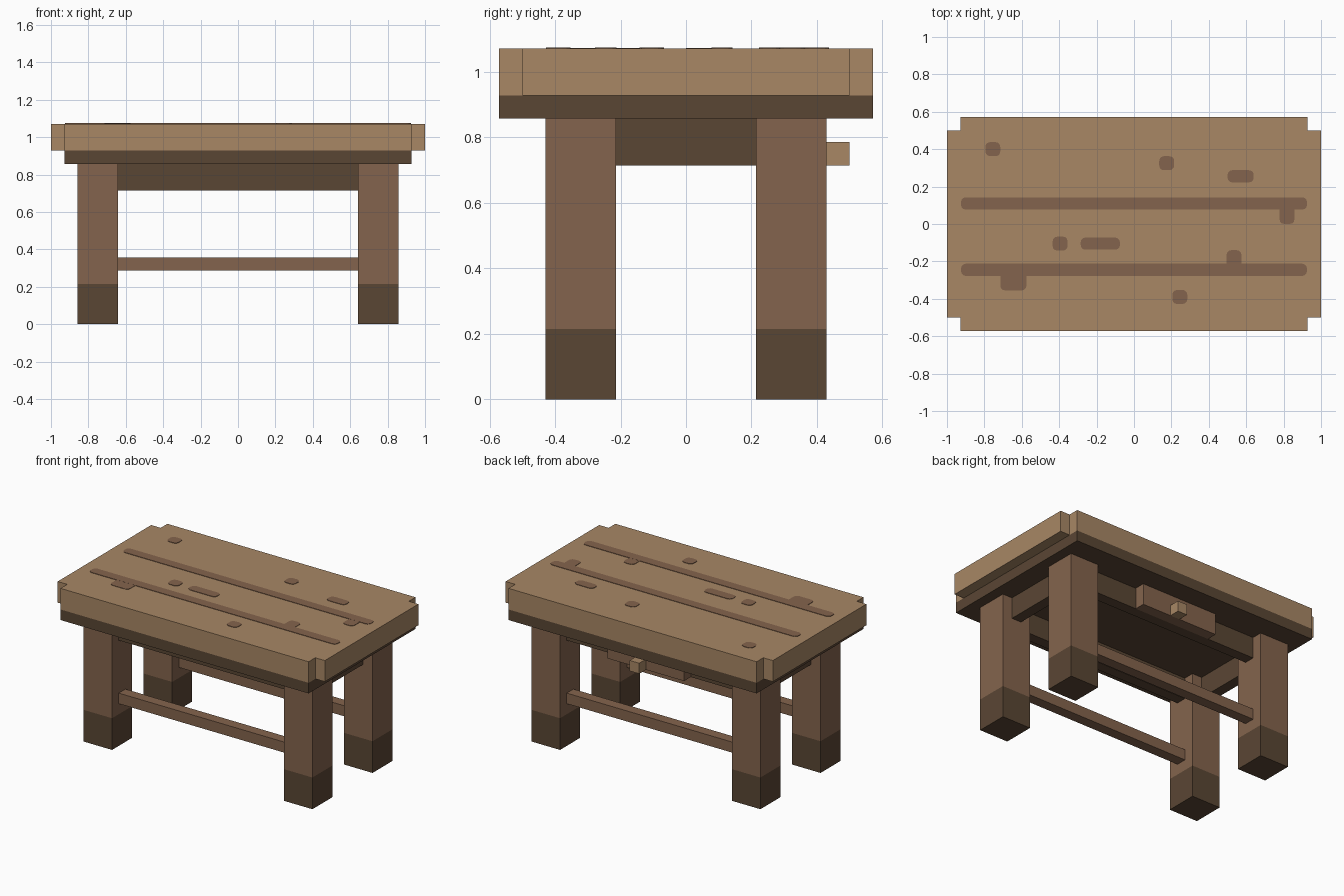
import bpy, bmesh, math
from mathutils import Vector

if "Cube" in bpy.data.objects:
    bpy.data.objects.remove(bpy.data.objects["Cube"])

U = 1 / 14  # grid unit: every block is a whole number of units


def material(name, rgb):
    lin = [((c / 255 + 0.055) / 1.055) ** 2.4 for c in rgb] + [1]
    mat = bpy.data.materials.new(name)
    mat.use_nodes = True
    mat.diffuse_color = lin
    bsdf = next(n for n in mat.node_tree.nodes if n.type == "BSDF_PRINCIPLED")
    bsdf.inputs["Base Color"].default_value = lin
    bsdf.inputs["Roughness"].default_value = 0.9
    return mat


LIGHT = material("light_wood", (168, 135, 101))
MID = material("brown_wood", (132, 100, 77))
DARK = material("dark_wood", (90, 70, 52))


def finish(name, bm, *mats):
    bmesh.ops.recalc_face_normals(bm, faces=bm.faces)
    mesh = bpy.data.meshes.new(name)
    bm.to_mesh(mesh)
    bm.free()
    for mat in mats:
        mesh.materials.append(mat)
    obj = bpy.data.objects.new(name, mesh)
    bpy.context.collection.objects.link(obj)
    return obj


def box_mesh(x, y, z):
    """Box from (low, high) pairs in grid units."""
    bm = bmesh.new()
    bmesh.ops.create_cube(bm, size=1)
    for v in bm.verts:
        v.co = [U * (r[0] if c < 0 else r[1]) for c, r in zip(v.co, (x, y, z))]
    return bm


def box(name, x, y, z, mat):
    return finish(name, box_mesh(x, y, z), mat)


def prism(name, outline, z0, z1, mat):
    bm = bmesh.new()
    face = bm.faces.new([bm.verts.new((x, y, z0)) for x, y in outline])
    ext = bmesh.ops.extrude_face_region(bm, geom=[face])
    verts = [g for g in ext["geom"] if isinstance(g, bmesh.types.BMVert)]
    bmesh.ops.translate(bm, verts=verts, vec=(0, 0, z1 - z0))
    return finish(name, bm, mat)


def pair(low, high, sign):
    return tuple(sorted((low * sign, high * sign)))


# Table top with notched corners
outline = []
for sx, sy in ((1, 1), (-1, 1), (-1, -1), (1, -1)):
    corner = [(14, 7), (13, 7), (13, 8)]
    if sx * sy < 0:
        corner.reverse()
    outline += [(sx * a * U, sy * b * U) for a, b in corner]
prism("table_top", outline, 13 * U, 15 * U, LIGHT)

# Dark slab under the top
box("under_slab", (-13, 13), (-8, 8), (12, 13), DARK)

# Legs with dark feet
for sx, side in ((1, "left"), (-1, "right")):
    for sy, end in ((-1, "front"), (1, "back")):
        bm = box_mesh(pair(9, 12, sx), pair(3, 6, sy), (0, 12))
        bmesh.ops.bisect_plane(bm, geom=bm.verts[:] + bm.edges[:] + bm.faces[:],
                               plane_co=(0, 0, 3 * U), plane_no=(0, 0, 1))
        for f in bm.faces:
            f.material_index = int(f.calc_center_median().z < 3 * U)
        finish(f"{end}_{side}_leg", bm, MID, DARK)

# Aprons and stretchers between the legs
for s, end, side in ((-1, "front", "right"), (1, "back", "left")):
    box(f"{end}_apron", (-9, 9), pair(4, 5, s), (10, 12), DARK)
    box(f"{side}_apron", pair(10, 11, s), (-3, 3), (10, 12), DARK)
    box(f"{end}_stretcher", (-9, 9), pair(4, 5, s), (4, 5), MID)

# Drawer on the back with its knob
box("drawer_front", (-4, 4), (5, 6), (10, 12), MID)
box("drawer_knob", (0, 1), (6, 7), (10, 11), LIGHT)


# Painted grooves and knots: thin rounded plates on the top
def mark(name, cx, cy, w, h, thick=0.003, r=0.025):
    pts = []
    for i, (sx, sy) in enumerate(((1, 1), (-1, 1), (-1, -1), (1, -1))):
        for k in range(4):
            a = math.radians(90 * i + 30 * k)
            pts.append((cx + sx * (w / 2 - r) + r * math.cos(a),
                        cy + sy * (h / 2 - r) + r * math.sin(a)))
    prism(name, pts, 15 * U, 15 * U + thick, MID)


for y in (0.11, -0.245):
    mark("plank_groove", 0, y, 1.85, 0.065)
for x, y, w in ((-0.755, 0.4, 0.08), (0.175, 0.325, 0.08), (0.57, 0.255, 0.14),
                (-0.395, -0.105, 0.08), (-0.18, -0.105, 0.21), (0.245, -0.39, 0.08)):
    mark("knot", x, y, w, 0.075 if w < 0.1 else 0.065)
for x, y, w, h in ((0.818, 0.06, 0.08, 0.12), (-0.645, -0.3, 0.14, 0.11),
                   (0.535, -0.19, 0.08, 0.1)):
    mark("groove_chip", x, y, w, h, 0.0025)
